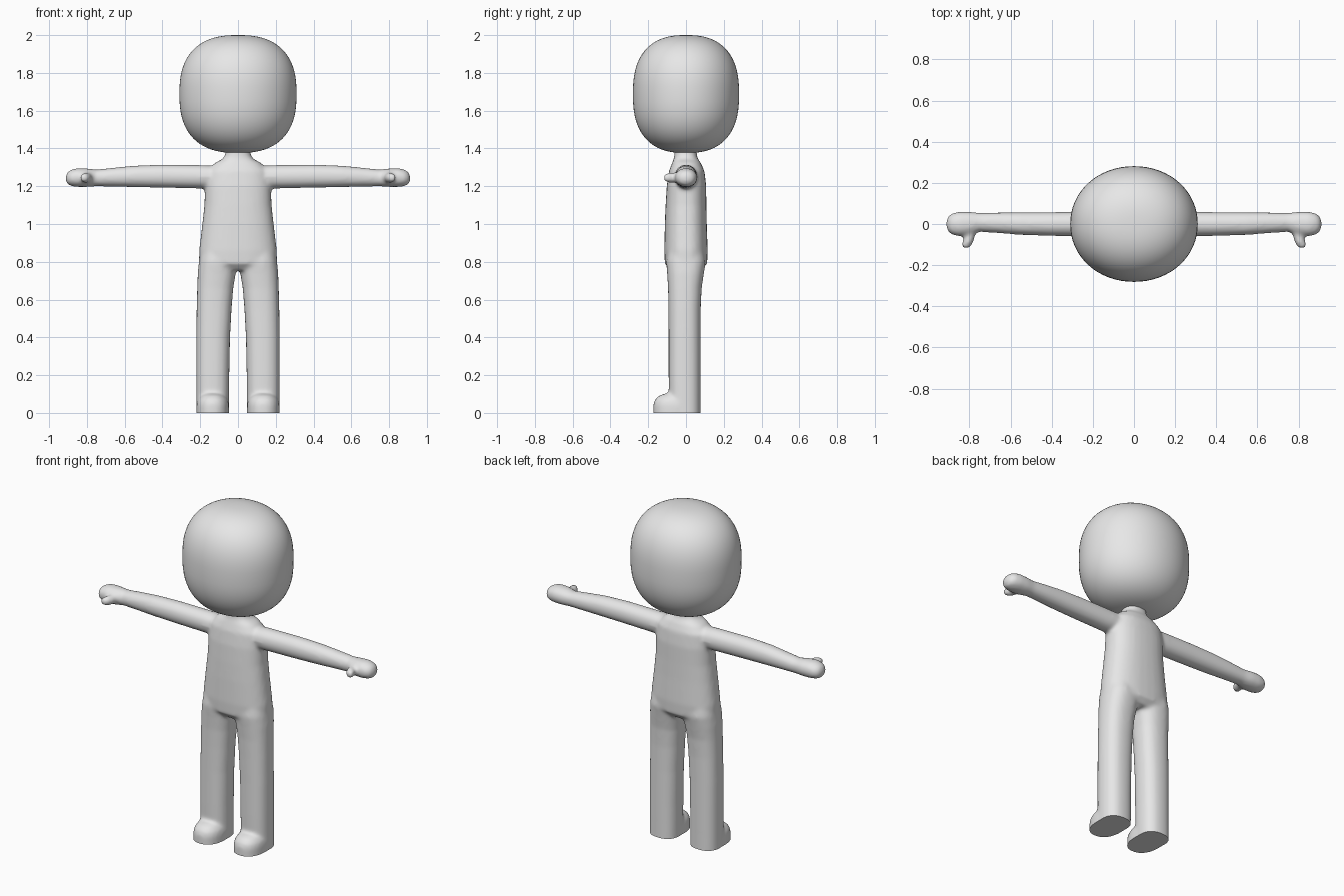
import bpy, bmesh, math
from mathutils import Vector

if "Cube" in bpy.data.objects:
    bpy.data.objects.remove(bpy.data.objects["Cube"])

grey = bpy.data.materials.new("plain grey")
grey.diffuse_color = (0.8, 0.8, 0.8, 1)
grey.use_nodes = True
grey.node_tree.nodes["Principled BSDF"].inputs["Base Color"].default_value = grey.diffuse_color


def power(v, e):
    return math.copysign(abs(v) ** e, v)


def loft(bm, rings, u, v, n=2.4, sides=32):
    """Closed skin over superellipse rings: (centre, radius along u, radius along v)."""
    u, v = Vector(u), Vector(v)
    loops = []
    for centre, ru, rv in rings:
        loop = []
        for i in range(sides):
            a = 2 * math.pi * i / sides
            p = Vector(centre) + u * ru * power(math.cos(a), 2 / n) + v * rv * power(math.sin(a), 2 / n)
            loop.append(bm.verts.new(p))
        loops.append(loop)
    faces = [bm.faces.new(loops[0]), bm.faces.new(loops[-1])]
    for a, b in zip(loops, loops[1:]):
        for i in range(sides):
            j = (i + 1) % sides
            faces.append(bm.faces.new((a[i], a[j], b[j], b[i])))
    bmesh.ops.recalc_face_normals(bm, faces=faces)


def make_object(name, bm):
    mesh = bpy.data.meshes.new(name)
    bm.to_mesh(mesh)
    bm.free()
    mesh.materials.append(grey)
    ob = bpy.data.objects.new(name, mesh)
    bpy.context.collection.objects.link(ob)
    return ob


def shade(ob, degrees):
    bpy.ops.object.select_all(action='DESELECT')
    ob.select_set(True)
    bpy.context.view_layer.objects.active = ob
    bpy.ops.object.shade_smooth_by_angle(angle=math.radians(degrees))


X, Y, Z = (1, 0, 0), (0, 1, 0), (0, 0, 1)

# Head: rounded block, round seen from above
bm = bmesh.new()
rings = []
for k in range(41):
    a = math.radians(-89.7 + 179.4 * k / 40)
    r = math.cos(a) ** 0.8
    rings.append(((0, 0, 1.688 + 0.312 * power(math.sin(a), 0.8)), 0.31 * r, 0.281 * r))
loft(bm, rings, X, Y, n=2.05, sides=64)
shade(make_object("head", bm), 60)

# Torso and neck: z, half width, front y, back y
bm = bmesh.new()
torso = [(0.755, 0.185, -0.08, 0.08), (0.79, 0.207, -0.112, 0.112), (0.86, 0.206, -0.115, 0.115),
         (1.0, 0.189, -0.112, 0.11), (1.1, 0.178, -0.108, 0.108), (1.2, 0.175, -0.102, 0.107),
         (1.28, 0.165, -0.09, 0.098), (1.325, 0.12, -0.073, 0.078), (1.345, 0.08, -0.064, 0.062),
         (1.37, 0.066, -0.061, 0.057), (1.45, 0.064, -0.06, 0.056)]
loft(bm, [((0, (f + b) / 2, z), w, (b - f) / 2) for z, w, f, b in torso], X, Y)

for s in (-1, 1):
    # Leg: z, inner x, outer x, front y, back y
    leg = [(-0.05, 0.048, 0.221, -0.09, 0.077), (0.2, 0.046, 0.221, -0.092, 0.077),
           (0.4, 0.042, 0.221, -0.092, 0.077), (0.55, 0.034, 0.219, -0.093, 0.078),
           (0.66, 0.025, 0.216, -0.095, 0.083), (0.74, 0.012, 0.213, -0.1, 0.095),
           (0.80, 0.002, 0.207, -0.105, 0.105), (0.9, 0.002, 0.19, -0.09, 0.09)]
    loft(bm, [((s * (i + o) / 2, (f + b) / 2, z), (o - i) / 2, (b - f) / 2)
              for z, i, o, f, b in leg], X, Y)

    # Foot: z, half width, front y
    foot = [(-0.05, 0.087, -0.173), (0.045, 0.086, -0.173), (0.07, 0.08, -0.165),
            (0.09, 0.066, -0.145), (0.102, 0.05, -0.115)]
    loft(bm, [((s * 0.134, (f + 0.07) / 2, z), w, (0.07 - f) / 2) for z, w, f in foot], X, Y, n=2.3)

    # Arm and hand: x, y centre, z centre, half depth, half height
    arm = [(0.05, 0, 1.25, 0.06, 0.055), (0.2, 0, 1.25, 0.06, 0.062), (0.4, 0, 1.253, 0.058, 0.061),
           (0.55, 0.002, 1.252, 0.055, 0.057), (0.66, 0.006, 1.248, 0.05, 0.05),
           (0.75, 0.008, 1.244, 0.046, 0.044), (0.80, 0.002, 1.245, 0.058, 0.049),
           (0.85, 0, 1.246, 0.06, 0.05), (0.885, 0, 1.244, 0.052, 0.043),
           (0.905, 0, 1.242, 0.036, 0.03), (0.911, 0, 1.242, 0.015, 0.013)]
    loft(bm, [((s * x, y, z), d, h) for x, y, z, d, h in arm], Y, Z, n=2.1)

    # Thumb: x, y, radius
    thumb = [(0.79, -0.02, 0.03), (0.80, -0.06, 0.027), (0.808, -0.088, 0.027),
             (0.815, -0.108, 0.023), (0.819, -0.119, 0.011)]
    loft(bm, [((s * x, y, 1.245), r, r) for x, y, r in thumb], X, Z, n=2, sides=20)

# Blend the limbs into one soft skin
skin = make_object("body_parts", bm)
remesh = skin.modifiers.new("blend", 'REMESH')
remesh.mode = 'VOXEL'
remesh.voxel_size = 0.01
smooth = skin.modifiers.new("soften", 'SMOOTH')
smooth.factor = 0.5
smooth.iterations = 8
blended = skin.evaluated_get(bpy.context.evaluated_depsgraph_get())
bm = bmesh.new()
bm.from_mesh(blended.to_mesh())
blended.to_mesh_clear()
bpy.data.objects.remove(skin)

# Flat soles on the floor
bmesh.ops.bisect_plane(bm, geom=bm.verts[:] + bm.edges[:] + bm.faces[:],
                       plane_co=(0, 0, 0), plane_no=Z, clear_inner=True)
bmesh.ops.holes_fill(bm, edges=[e for e in bm.edges if e.is_boundary], sides=0)
bmesh.ops.recalc_face_normals(bm, faces=bm.faces[:])
shade(make_object("body", bm), 50)
